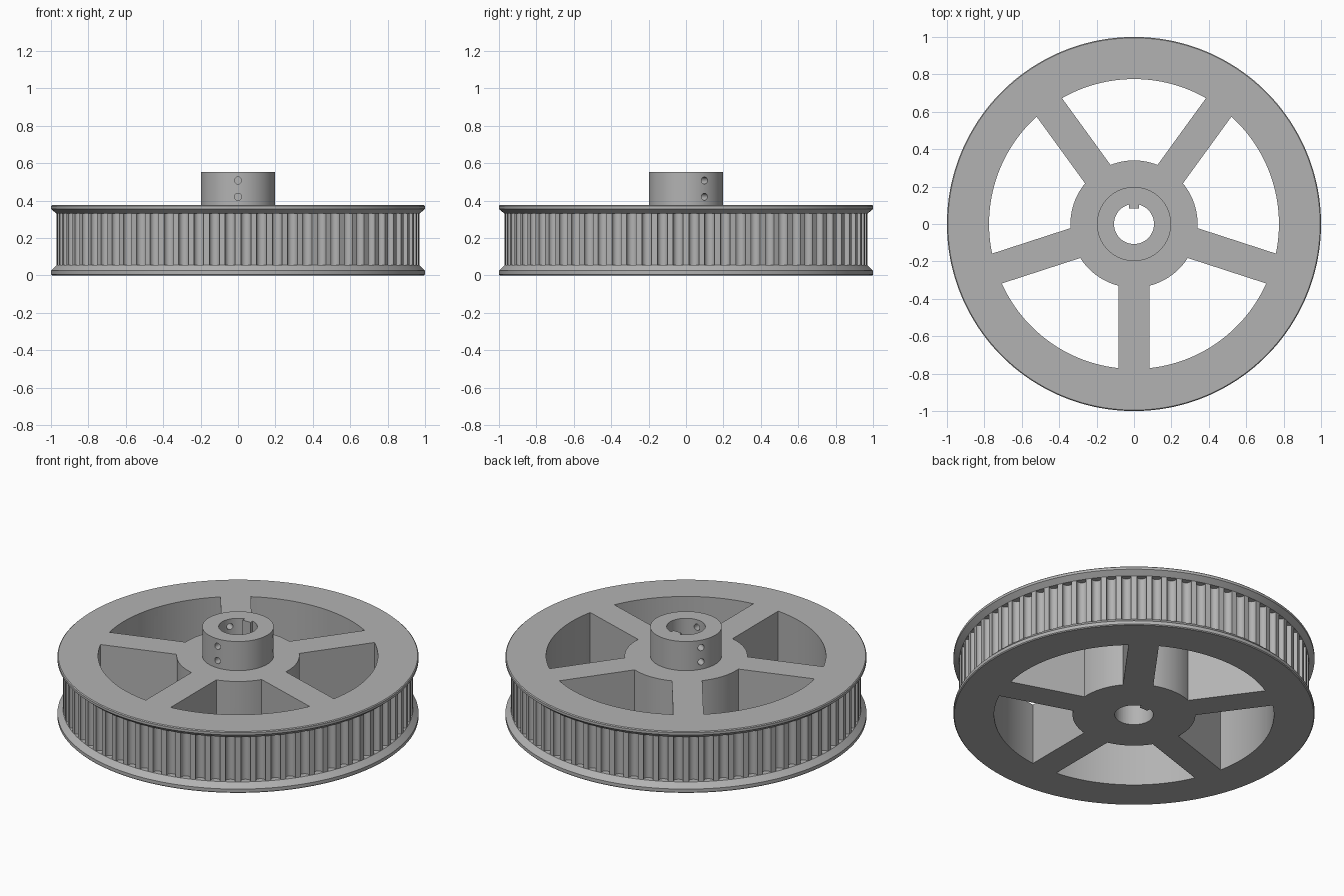
import bpy, bmesh
from math import sin, cos, asin, pi, radians, tau
from mathutils import Matrix, Vector

cube = bpy.data.objects.get("Cube")
if cube:
    bpy.data.objects.remove(cube, do_unlink=True)

steel = bpy.data.materials.new("steel grey")
steel.use_nodes = True
GREY = (0.45, 0.45, 0.45, 1)
steel.diffuse_color = GREY
steel.node_tree.nodes["Principled BSDF"].inputs["Base Color"].default_value = GREY

FLANGE_TOP, HUB_TOP = 0.375, 0.553
TOOTH_LOW, TOOTH_HIGH = 0.055, 0.33
TEETH, SPOKES = 72, 5


def make_object(name, bm):
    bmesh.ops.recalc_face_normals(bm, faces=bm.faces)
    mesh = bpy.data.meshes.new(name)
    bm.to_mesh(mesh)
    bm.free()
    mesh.materials.append(steel)
    obj = bpy.data.objects.new(name, mesh)
    bpy.context.collection.objects.link(obj)
    return obj


def arc(radius, start, end, steps, centre=(0, 0)):
    return [(centre[0] + radius * cos(start + (end - start) * i / steps),
             centre[1] + radius * sin(start + (end - start) * i / steps))
            for i in range(steps + 1)]


def add_prism(bm, outline, low, high):
    face = bm.faces.new([bm.verts.new((x, y, low)) for x, y in outline])
    new = bmesh.ops.extrude_face_region(bm, geom=[face], use_keep_orig=True)
    verts = [v for v in new["geom"] if isinstance(v, bmesh.types.BMVert)]
    bmesh.ops.translate(bm, verts=verts, vec=(0, 0, high - low))


def lathe(name, profile, steps):
    bm = bmesh.new()
    verts = [bm.verts.new((r, 0, z)) for r, z in profile]
    edges = [bm.edges.new(pair) for pair in zip(verts, verts[1:])]
    bmesh.ops.spin(bm, geom=verts + edges, cent=(0, 0, 0), axis=(0, 0, 1),
                   angle=tau, steps=steps)
    bmesh.ops.remove_doubles(bm, verts=bm.verts, dist=1e-5)
    return make_object(name, bm)


# Wheel body: two bevelled flanges, belt face and hub in one turned solid
pulley = lathe("pulley_wheel", [
    (0, 0), (0.995, 0), (1, 0.005), (1, 0.025), (0.97, TOOTH_LOW),
    (0.97, TOOTH_HIGH), (1, 0.355), (1, 0.37), (0.995, FLANGE_TOP),
    (0.198, FLANGE_TOP), (0.198, HUB_TOP), (0, HUB_TOP)], 180)

# Belt grooves between the teeth
bm = bmesh.new()
for i in range(TEETH):
    a = tau * (i + 0.5) / TEETH
    centre = (0.963 * cos(a), 0.963 * sin(a))
    add_prism(bm, arc(0.028, a, a + tau, 18, centre)[:-1], TOOTH_LOW, TOOTH_HIGH)
grooves = make_object("groove_cutter", bm)

# Windows between parallel-sided spokes
bm = bmesh.new()
INNER, OUTER, HALF = 0.34, 0.775, 0.084
for i in range(SPOKES):
    start = -pi / 2 + tau * i / SPOKES
    end = start + tau / SPOKES
    big, small = asin(HALF / OUTER), asin(HALF / INNER)
    outline = (arc(OUTER, start + big, end - big, 28)
               + arc(INNER, end - small, start + small, 16))
    add_prism(bm, outline, -0.1, 0.5)
windows = make_object("window_cutter", bm)

# Bore with an inward key at the back
bm = bmesh.new()
BORE, KEY = 0.107, 0.027
gap = asin(KEY / BORE)
outline = arc(BORE, pi / 2 + gap, pi / 2 - gap + tau, 64)
outline += [(KEY, 0.083), (-KEY, 0.083)]
add_prism(bm, outline, -0.1, 0.7)
bore = make_object("bore_cutter", bm)

# Three pairs of set screw holes through the hub wall
bm = bmesh.new()
for angle in (-90, 30, 150):
    direction = Vector((cos(radians(angle)), sin(radians(angle)), 0))
    turn = direction.to_track_quat('Z', 'Y').to_matrix().to_4x4()
    for z in (0.42, 0.507):
        place = Matrix.Translation(direction * 0.16 + Vector((0, 0, z)))
        bmesh.ops.create_cone(bm, cap_ends=True, segments=24, radius1=0.019,
                              radius2=0.019, depth=0.19, matrix=place @ turn)
screws = make_object("screw_hole_cutter", bm)

# Cut everything out of the wheel
bpy.context.view_layer.objects.active = pulley
pulley.select_set(True)
for cutter in (grooves, windows, bore, screws):
    cutter.hide_render = True
    mod = pulley.modifiers.new(cutter.name, 'BOOLEAN')
    mod.operation = 'DIFFERENCE'
    mod.solver = 'EXACT'
    mod.object = cutter
    bpy.ops.object.modifier_apply(modifier=mod.name)
    bpy.data.objects.remove(cutter, do_unlink=True)
bpy.ops.object.shade_smooth_by_angle(angle=radians(28))
